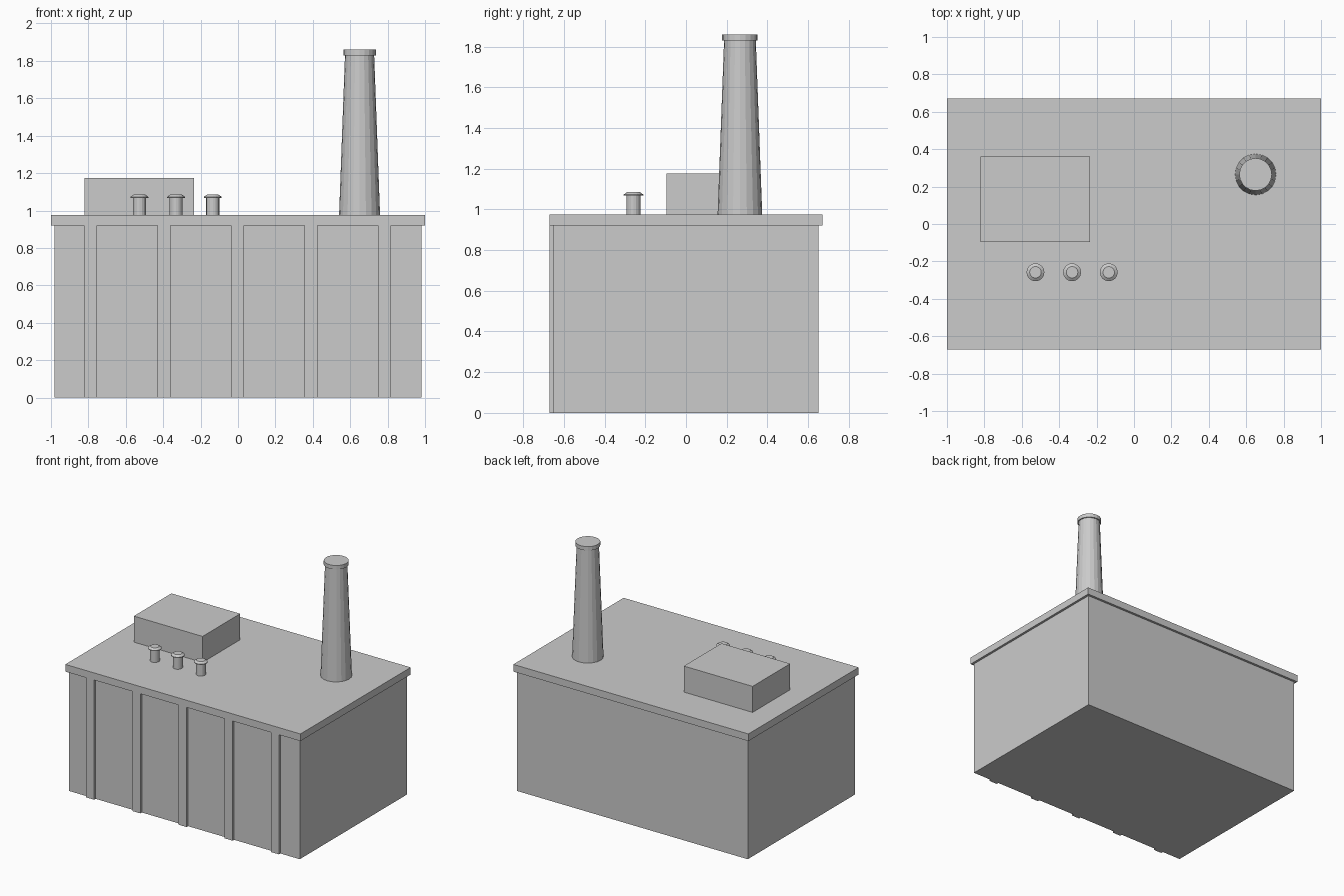
import bpy, bmesh
from math import cos, sin, pi

if "Cube" in bpy.data.objects:
    bpy.data.objects.remove(bpy.data.objects["Cube"])


def make_object(name, bm):
    bmesh.ops.recalc_face_normals(bm, faces=bm.faces)
    mesh = bpy.data.meshes.new(name)
    bm.to_mesh(mesh)
    bm.free()
    obj = bpy.data.objects.new(name, mesh)
    bpy.context.collection.objects.link(obj)
    return obj


def box(name, lo, hi):
    bm = bmesh.new()
    bmesh.ops.create_cube(bm, size=1)
    for v in bm.verts:
        v.co = [(a + b) / 2 + c * (b - a) for a, b, c in zip(lo, hi, v.co)]
    return make_object(name, bm)


def lathe(name, x, y, profile, sides):
    """Closed round solid from (radius, z) pairs, bottom to top."""
    bm = bmesh.new()
    rings = [[bm.verts.new((x + r * cos(2 * pi * i / sides),
                            y + r * sin(2 * pi * i / sides), z))
              for i in range(sides)] for r, z in profile]
    for a, b in zip(rings, rings[1:]):
        for i in range(sides):
            j = (i + 1) % sides
            bm.faces.new((a[i], a[j], b[j], b[i]))
    bm.faces.new(rings[0][::-1])
    bm.faces.new(rings[-1])
    return make_object(name, bm)


ROOF = 0.975

# Main hall and overhanging roof slab
box("hall", (-0.982, -0.652, 0), (0.982, 0.652, 0.92))
box("roof_slab", (-1, -0.67, 0.92), (1, 0.67, ROOF))

# Pilasters along the front wall, flush with the slab edge
for i in range(5):
    x = (i - 2) * 0.393 - 0.003
    box(f"pilaster_{i + 1}", (x - 0.034, -0.67, 0), (x + 0.034, -0.64, 0.92))

# Rooftop plant room
box("plant_room", (-0.82, -0.095, ROOF - 0.01), (-0.235, 0.362, 1.175))

# Roof vents with flared caps
for i in range(3):
    lathe(f"vent_{i + 1}", -0.527 + i * 0.196, -0.258,
          [(0.035, ROOF - 0.01), (0.035, 1.068), (0.048, 1.068),
           (0.048, 1.073), (0.031, 1.085)], 16)

# Tapered chimney with a rim
lathe("chimney", 0.65, 0.265,
      [(0.11, ROOF - 0.01), (0.078, 1.83), (0.087, 1.83), (0.087, 1.86)], 20)
